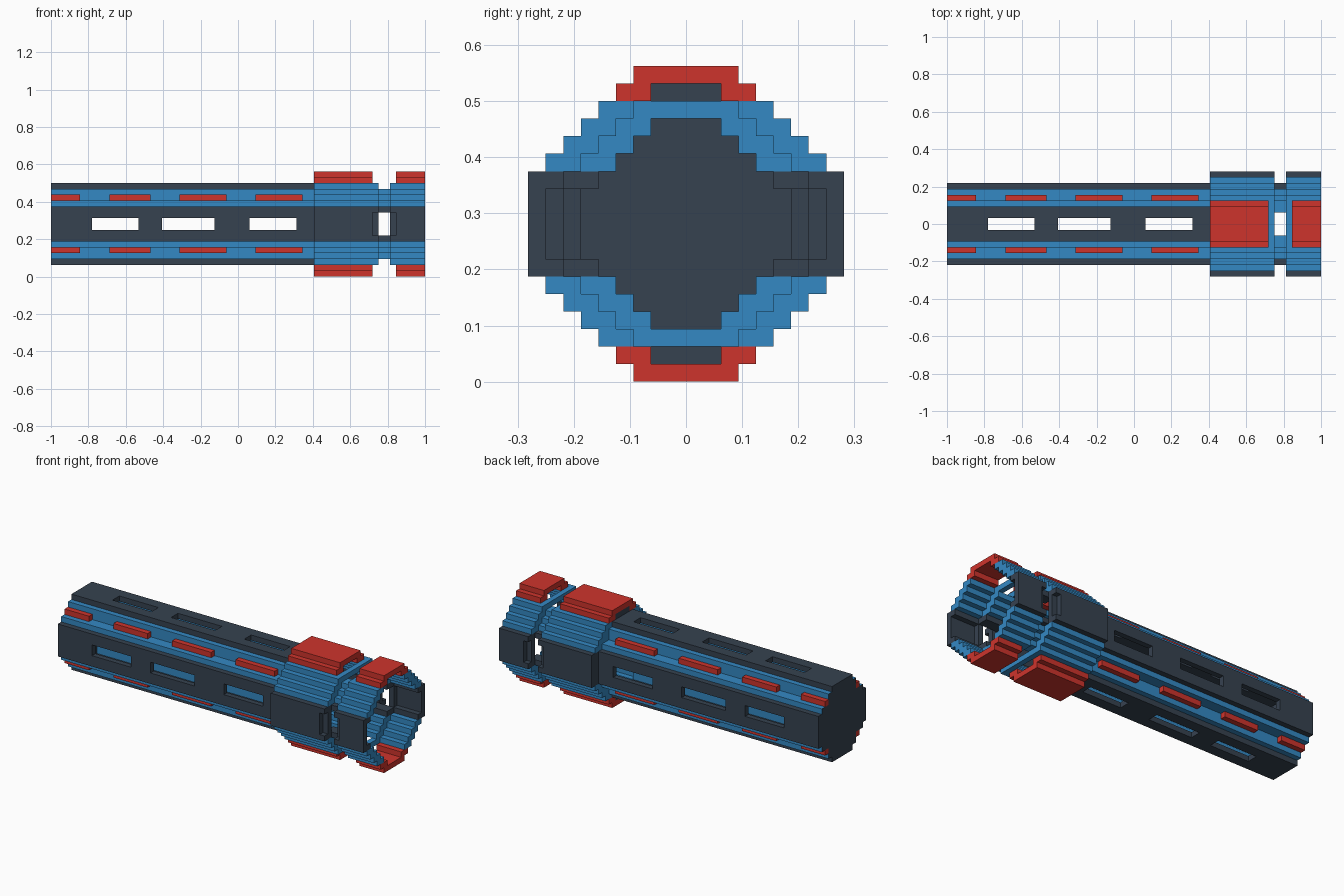
import bpy, bmesh
from mathutils import Vector

if "Cube" in bpy.data.objects:
    bpy.data.objects.remove(bpy.data.objects["Cube"])

U = 1 / 32            # size of one building block
CZ = 9                # height of the tube axis, in blocks


def material(name, rgb):
    m = bpy.data.materials.new(name)
    lin = [((c / 255 + 0.055) / 1.055) ** 2.4 for c in rgb]
    m.diffuse_color = (*lin, 1)
    m.use_nodes = True
    m.node_tree.nodes["Principled BSDF"].inputs["Base Color"].default_value = m.diffuse_color
    return m


BLUE = material("blue", (52, 137, 196))
DARK = material("dark slate", (54, 66, 80))
RED = material("red", (206, 52, 44))

parts = {}            # name -> (material, set of blocks)
solid = set()         # all occupied blocks


def add(name, mat, xs, ys, zs):
    """Fill a run of blocks, mirrored left/right and top/bottom about the axis."""
    cells = parts.setdefault(name, (mat, set()))[1]
    for x in range(*xs):
        for y in range(*ys):
            for z in range(*zs):
                for c in ((x, y, z), (x, -1 - y, z), (x, y, -1 - z), (x, -1 - y, -1 - z)):
                    if c not in solid:
                        cells.add(c)
                        solid.add(c)


def remove(name, xs, ys, zs):
    cells = parts[name][1]
    for x in range(*xs):
        for y in range(*ys):
            for z in range(*zs):
                for c in ((x, y, z), (x, -1 - y, z), (x, y, -1 - z), (x, -1 - y, -1 - z)):
                    cells.discard(c)
                    solid.discard(c)


def build(name, mat, cells):
    """Make one mesh from the exposed sides of a part's blocks."""
    bm = bmesh.new()
    verts = {}

    def vert(p):
        if p not in verts:
            verts[p] = bm.verts.new((p[0] * U, p[1] * U, (p[2] + CZ) * U))
        return verts[p]

    for c in sorted(cells):
        for axis in range(3):
            for side in (0, 1):
                n = list(c)
                n[axis] += 2 * side - 1
                if tuple(n) in solid:
                    continue
                a, b = (axis + 1) % 3, (axis + 2) % 3
                loop = []
                for i, j in ((0, 0), (1, 0), (1, 1), (0, 1)):
                    p = list(c)
                    p[axis] += side
                    p[a] += i
                    p[b] += j
                    loop.append(vert(tuple(p)))
                f = bm.faces.new(loop if side else loop[::-1])
                # the rear end of the blue shell is painted dark
                if mat == BLUE and axis == 0 and side == 0 and c[0] == -32:
                    f.material_index = 1
    bmesh.ops.dissolve_limit(bm, angle_limit=0.01, verts=bm.verts[:], edges=bm.edges[:],
                             delimit={'MATERIAL'})
    me = bpy.data.meshes.new(name)
    bm.to_mesh(me)
    bm.free()
    me.materials.append(mat)
    if mat == BLUE:
        me.materials.append(DARK)
    bpy.context.collection.objects.link(bpy.data.objects.new(name, me))


# Long hollow body: dark plates on four sides, blue corner rails between them
body = (-32, 13)
add("body_top_bottom_plates", DARK, body, (0, 3), (6, 7))
add("body_side_plates", DARK, body, (6, 7), (0, 3))
for y, z in ((3, 5), (3, 4), (4, 3), (5, 3)):
    add("body_corner_rails", BLUE, body, (y, y + 1), (z, z + 1))

# Slots through the four plates
for xs in ((-25, -17), (-13, -4), (2, 10)):
    remove("body_top_bottom_plates", xs, (0, 1), (6, 7))
    remove("body_side_plates", xs, (6, 7), (0, 1))

# Red strips along the corners
for xs in ((-32, -27), (-22, -15), (-10, -2), (3, 11)):
    add("corner_strips", RED, xs, (4, 5), (4, 5))

# Rear end cap inside the shell
for z, w in enumerate((6, 6, 6, 4, 3, 3)):
    add("rear_cap", DARK, (-32, -31), (0, w), (z, z + 1))

# Wide stepped head in two sections
OUTER = (9, 9, 9, 8, 7, 6, 5, 4, 3)
INNER = (8, 8, 7, 6, 5, 4, 3, 2, 0)
for xs, pad in (((13, 24), (13, 23)), ((26, 32), (27, 32))):
    for z in range(9):
        run = (INNER[z], OUTER[z])
        if z < 3:
            add("head_side_pads", DARK, xs, run, (z, z + 1))
        elif z < 7:
            add("head_shell", BLUE, xs, run, (z, z + 1))
        else:
            add("head_red_pads", RED, pad, run, (z, z + 1))
remove("head_side_pads", (23, 27), (8, 9), (0, 2))

# Narrow neck joining the two head sections
for z, run in ((2, (5, 7)), (3, (4, 6)), (4, (3, 5)), (5, (2, 4))):
    add("neck_sides" if z == 2 else "neck_ring", DARK if z == 2 else BLUE,
        (23, 27), run, (z, z + 1))

# Lips on both sides of the neck openings
for x in (23, 26):
    add("neck_lips", BLUE, (x, x + 1), (0, 3), (6, 7))
    add("neck_side_lips", DARK, (x, x + 1), (7, 8), (0, 2))

# Shoulder wall closing the head where it meets the body
add("shoulder_wall", DARK, (13, 14), (0, 2), (7, 8))
add("shoulder_wall", DARK, (13, 14), (7, 8), (0, 2))
add("shoulder_corner", BLUE, (13, 14), (4, 5), (4, 5))

for part_name, (part_mat, part_cells) in parts.items():
    build(part_name, part_mat, part_cells)
